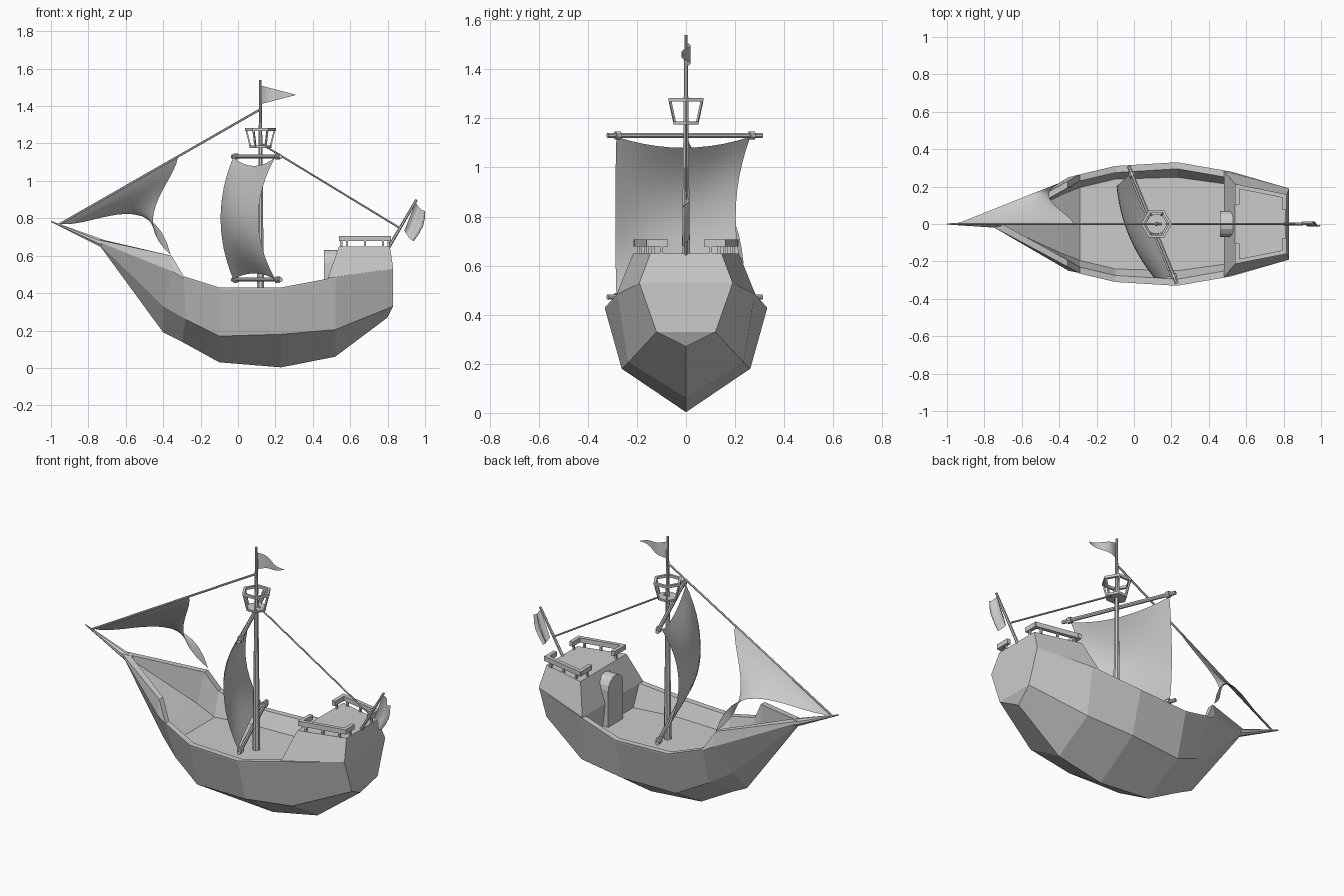
import bpy, bmesh, math
from mathutils import Vector

if "Cube" in bpy.data.objects:
    bpy.data.objects.remove(bpy.data.objects["Cube"])


def make(name, verts, faces, smooth=False):
    me = bpy.data.meshes.new(name)
    me.from_pydata([tuple(v) for v in verts], [], faces)
    bm = bmesh.new()
    bm.from_mesh(me)
    bmesh.ops.remove_doubles(bm, verts=bm.verts, dist=0.0005)
    bmesh.ops.recalc_face_normals(bm, faces=bm.faces)
    bm.to_mesh(me)
    bm.free()
    for p in me.polygons:
        p.use_smooth = smooth
    ob = bpy.data.objects.new(name, me)
    bpy.context.collection.objects.link(ob)
    return ob


def rod(name, a, b, r1, r2=None, n=8):
    a, b = Vector(a), Vector(b)
    d = b - a
    q = d.to_track_quat('Z', 'Y')
    r2 = r1 if r2 is None else r2
    vs = []
    for p, r in ((a, r1), (b, r2)):
        for i in range(n):
            t = 2 * math.pi * (i + .5) / n
            vs.append(p + q @ Vector((r * math.cos(t), r * math.sin(t), 0)))
    fs = [(i, (i + 1) % n, (i + 1) % n + n, i + n) for i in range(n)]
    fs += [tuple(range(n)), tuple(range(n, 2 * n))]
    return make(name, vs, fs)


def sheet(name, f, nu, nv):
    vs = [f(i / nu, j / nv) for j in range(nv + 1) for i in range(nu + 1)]
    w = nu + 1
    fs = [(j * w + i, j * w + i + 1, (j + 1) * w + i + 1, (j + 1) * w + i)
          for j in range(nv) for i in range(nu)]
    return make(name, vs, fs, True)


def loft(rings, caps=()):
    n = len(rings[0])
    vs = [v for r in rings for v in r]
    fs = [(k * n + i, k * n + (i + 1) % n, (k + 1) * n + (i + 1) % n, (k + 1) * n + i)
          for k in range(len(rings) - 1) for i in range(n)]
    fs += [tuple(c * n + i for i in range(n)) for c in caps]
    return vs, fs


# hull stations: keel, chine, knuckle, rail top, deck edge (x, half width, z)
stations = [
    [(-.75, 0, .67), (-.755, .002, .675), (-.76, .004, .68), (-.77, .006, .69), (-.73, .001, .665)],
    [(-.40, 0, .19), (-.40, .13, .33), (-.35, .25, .515), (-.355, .228, .60), (-.38, .16, .42)],
    [(-.30, 0, .14), (-.28, .185, .26), (-.29, .262, .48), (-.29, .265, .49), (-.29, .195, .35)],
    [(-.10, 0, .03), (-.10, .24, .17), (-.10, .308, .42), (-.10, .31, .43), (-.10, .24, .345)],
    [(.23, 0, .003), (.23, .262, .18), (.23, .329, .42), (.23, .33, .43), (.23, .25, .345)],
    [(.52, 0, .06), (.52, .235, .205), (.52, .278, .475), (.52, .28, .485), (.52, .21, .345)],
    [(.80, 0, .27), (.83, .12, .33), (.83, .187, .52), (.83, .19, .53), (.80, .10, .40)],
]
rings = []
for k, s in enumerate(stations):
    top, deck = s[3], s[4]
    inner = (top[0] + (.07 if k == 0 else 0), max(top[1] - .035, .002), top[2] - (.01 if k == 0 else 0))
    half = s[1:4] + [inner, deck]
    rings.append([s[0]] + half + [(x, -y, z) for x, y, z in reversed(half)])
vs, fs = loft(rings)
e = 6 * 11
fs += [(e, e + 1, e + 10), tuple(e + i for i in (1, 2, 3, 8, 9, 10)), tuple(e + i for i in range(3, 9))]
make('hull', vs, fs)

# stern cabin
cabin = []
for (xf, yf, zf), (xb, yb, zb) in (((.495, .21, .34), (.79, .10, .40)),
                                   ((.48, .284, .48), (.83, .19, .53)),
                                   ((.54, .215, .65), (.812, .145, .65))):
    cabin.append([(xf, yf, zf), (xb, yb, zb), (xb, -yb, zb), (xf, -yf, zf)])
make('cabin', *loft(cabin, (0, 2)))

# arched cabin door
arch = [(-.07, .34), (.07, .34)] + [(.07 * math.cos(t * math.pi / 8), .56 + .07 * math.sin(t * math.pi / 8))
                                    for t in range(9)]
make('door', *loft([[(x, y, z) for y, z in arch] for x in (.46, .53)], (0, 1)))


# roof railing with gaps at front and back
def bar(name, a, b, w=.011, z0=.678, z1=.706):
    a, b = Vector(a), Vector(b)
    d = (b - a).normalized()
    s = Vector((-d.y, d.x)) * w
    a, b = a - d * w, b + d * w
    base = [a + s, b + s, b - s, a - s]
    make(name, *loft([[(p.x, p.y, z) for p in base] for z in (z0, z1)], (0, 1)))


for s in (1, -1):
    front, back = (.552, s * .20), (.805, s * .15)
    bar('rail_side', front, back)
    bar('rail_front', front, (.552, s * .115))
    bar('rail_back', back, (.805, s * .085))
    posts = [(.552 + .253 * t, s * (.20 - .05 * t)) for t in (.12, .5, .88)]
    posts += [(.552, s * .135), (.805, s * .10)]
    for x, y in posts:
        rod('rail_post', (x, y, .648), (x, y, .68), .008, n=4)

# mast, bowsprit, stays, flag pole
rod('mast', (.12, 0, .34), (.12, 0, 1.54), .021, .007)
rod('bowsprit', (-.70, 0, .655), (-1.0, 0, .783), .024, .003)
rod('forestay', (-.96, 0, .765), (.12, 0, 1.383), .006, n=6)
rod('backstay', (.13, 0, 1.195), (.87, 0, .745), .005, n=6)
rod('stern_flag_pole', (.80, 0, .635), (.955, 0, .9), .009, .007, 6)


# crow's nest
def hexring(r, z):
    return [(.12 + r * math.cos(i * math.pi / 3), r * math.sin(i * math.pi / 3), z) for i in range(6)]


make('nest_floor', *loft([hexring(.058, 1.175), hexring(.06, 1.188)], (0, 1)))
low, high = hexring(.054, 1.185), hexring(.076, 1.275)
for i in range(6):
    rod('nest_post', low[i], high[i], .006, n=4)
rim = [hexring(r, z) for r, z in ((.083, 1.283), (.083, 1.268), (.067, 1.268), (.067, 1.283), (.083, 1.283))]
make('nest_rim', *loft(rim))

# angled yards
mid = Vector((.10, -.005, 0))
along = Vector((.38, -.925, 0))
ahead = Vector((-.925, -.38, 0))
for z in (1.13, .472):
    c = mid + Vector((0, 0, z))
    rod('yard', c - along * .34, c + along * .34, .011)
    for t in (-.295, .295):
        rod('yard_collar', c + along * (t - .011), c + along * (t + .011), .018)


# square main sail, billowing ahead
def main_sail(u, v):
    a, b = 2 * u - 1, 4 * v * (1 - v)
    top, bottom = 1.125 - .045 * (1 - a * a), .475 + .03 * (1 - a * a)
    p = mid + along * a * (.295 - .03 * b) + ahead * (.015 + (.085 + .04 * (1 - a * a)) * b)
    p.z = bottom + (top - bottom) * v
    return p


sheet('main_sail', main_sail, 10, 12)


# triangular fore sail with hollow edges
def fore_sail(u, v):
    stay = Vector((-.95, 0, .771)).lerp(Vector((-.32, 0, 1.13)), u)
    w = 6.5 * v ** 1.7 * (1 - v)
    pull = Vector((.05, .02, .135)).lerp(Vector((-.10, 0, .0)), u)
    return stay.lerp(Vector((-.36, .235, .605)), v) + pull * w


sheet('fore_sail', fore_sail, 10, 14)

# pennant and stern flag
sheet('pennant', lambda u, v: (.12 + .19 * u, .018 * math.sin(u * 6),
                               1.46 + (v - .5) * .1 * (1 - .99 * u)), 8, 2)
sheet('stern_flag', lambda u, v: (.89 + .06 * v + .05 * u + .02 * math.sin(math.pi * v) * u,
                                  .015 * math.sin(u * 6),
                                  .735 + .15 * v - .055 * u * (1 - .2 * v) - .012 * math.sin(u * 3)), 6, 4)
